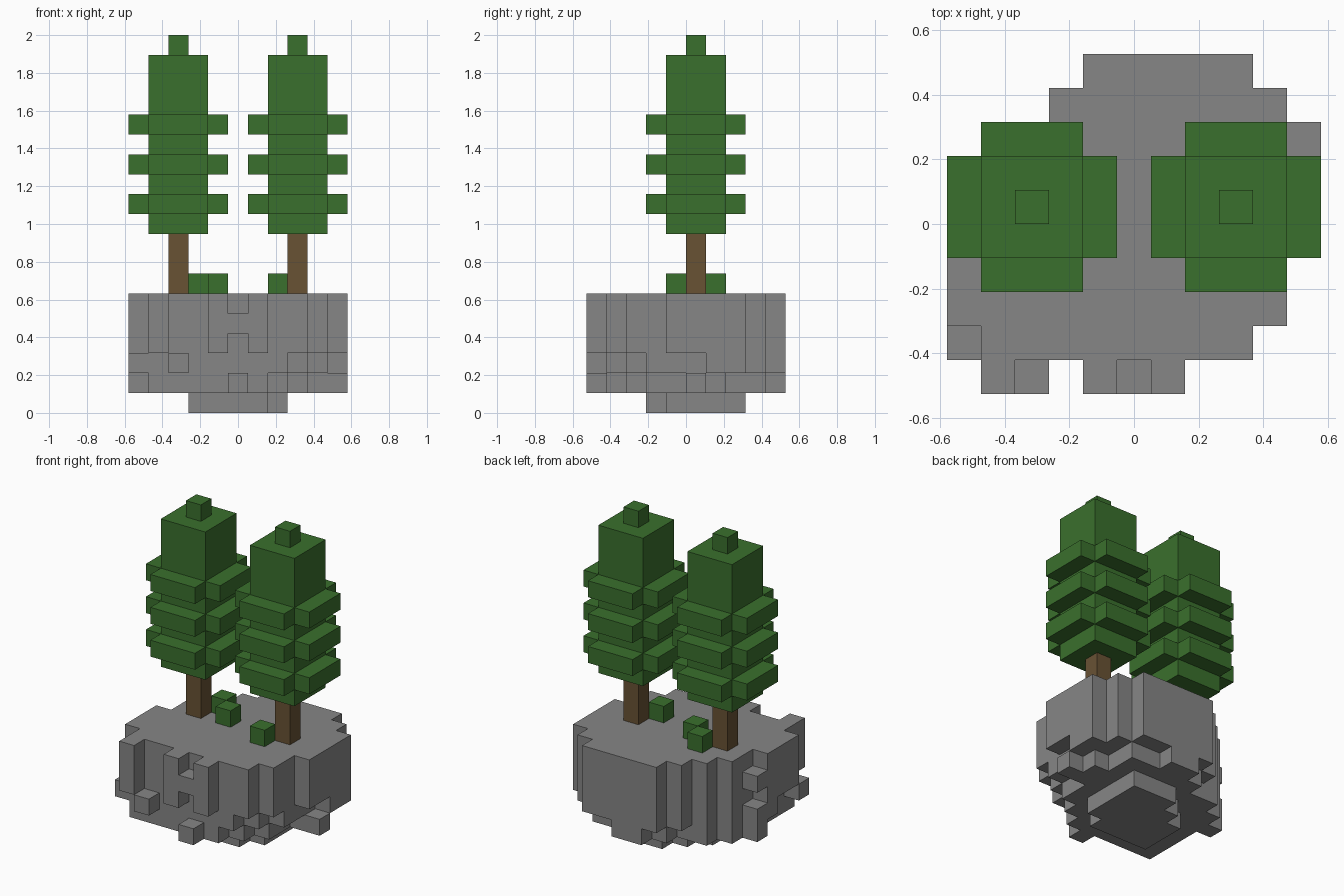
import bpy
import bmesh
import math
from mathutils import Vector

if "Cube" in bpy.data.objects:
    bpy.data.objects.remove(bpy.data.objects["Cube"], do_unlink=True)

UNIT = 2 / 19                      # edge of one block
ORIGIN = Vector((5.5, 5, 0))       # grid point that sits at the centre


def make_material(name, colour):
    material = bpy.data.materials.new(name)
    material.use_nodes = True
    rgba = (*colour, 1)
    material.diffuse_color = rgba
    shader = material.node_tree.nodes["Principled BSDF"]
    shader.inputs["Base Color"].default_value = rgba
    shader.inputs["Roughness"].default_value = 0.9
    return material


stone = make_material("stone grey", (0.24, 0.24, 0.24))
leaf = make_material("leaf green", (0.042, 0.162, 0.026))
bark = make_material("bark brown", (0.138, 0.084, 0.034))


def block(x_range, y_range, z_range):
    """Set of grid cells in an inclusive box."""
    def span(limits):
        return range(limits[0], limits[-1] + 1)
    return {(x, y, z) for x in span(x_range) for y in span(y_range) for z in span(z_range)}


def layer(rows, z_range, first_row):
    """Cells of a slab, one x span for each row from front to back."""
    cells = set()
    for row, x_range in enumerate(rows, first_row):
        cells |= block(x_range, (row,), z_range)
    return cells


def build(name, cells, material):
    """Outer skin of a group of cells, with flat areas merged."""
    bm = bmesh.new()
    verts = {}

    def corner(point):
        key = tuple(round(c) for c in point)
        if key not in verts:
            verts[key] = bm.verts.new((Vector(key) - ORIGIN) * UNIT)
        return verts[key]

    for cell in cells:
        base = Vector(cell)
        for axis in range(3):
            u, v, w = (Vector([float(a == (axis + n) % 3) for a in range(3)])
                       for n in (1, 2, 0))
            for side in (-1, 1):
                if tuple(round(c) for c in base + w * side) in cells:
                    continue
                start = base + w * max(side, 0)
                loop = [start, start + u, start + u + v, start + v]
                if side < 0:
                    loop.reverse()
                bm.faces.new([corner(p) for p in loop])

    bmesh.ops.dissolve_limit(bm, angle_limit=math.radians(1),
                             verts=bm.verts[:], edges=bm.edges[:])
    mesh = bpy.data.meshes.new(name)
    bm.to_mesh(mesh)
    bm.free()
    mesh.materials.append(material)
    obj = bpy.data.objects.new(name, mesh)
    bpy.context.collection.objects.link(obj)
    return obj


# Floating rock: foot, two tapering layers and the tall upper body
rock = layer([(3, 6), (3, 7), (3, 7), (4, 7), (5, 7)], (0,), 3)
rock |= layer([(1, 6), (1, 7), (1, 8), (1, 8), (0, 10),
               (1, 9), (2, 8), (4, 8), (5, 6)], (1,), 1)
rock |= layer([(0, 7), (1, 8), (1, 9), (0, 9), (0, 9),
               (1, 10), (2, 10), (3, 9), (4, 8)], (2,), 1)
rock |= layer([(1, 8), (0, 9), (0, 9), (0, 10), (1, 10),
               (1, 10), (2, 10), (3, 9), (4, 8)], (3, 5), 1)

# Ribs and loose knobs on the rock face
for column in (1, 4, 6):
    rock |= block((column,), (0,), (3, 5))
rock |= {(5, 0, 4), (5, 0, 1), (2, 0, 2), (0, 5, 4)}
build("rock", rock, stone)

# Two matching trees
for side, centre in (("right", 2), ("left", 8)):
    build(side + "_trunk", block((centre,), (5,), (6, 8)), bark)
    near = (centre - 1, centre + 1)
    wide = (centre - 2, centre + 2)
    foliage = block(near, (4, 6), (9, 17)) | {(centre, 5, 18)}
    for ring in (10, 12, 14):
        foliage |= block(wide, (4, 6), (ring,)) | block(near, (3, 7), (ring,))
    build(side + "_foliage", foliage, leaf)

# Small bushes
for number, spot in enumerate([(7, 4, 6), (4, 5, 6), (3, 6, 6)], 1):
    build(f"bush_{number}", {spot}, leaf)
